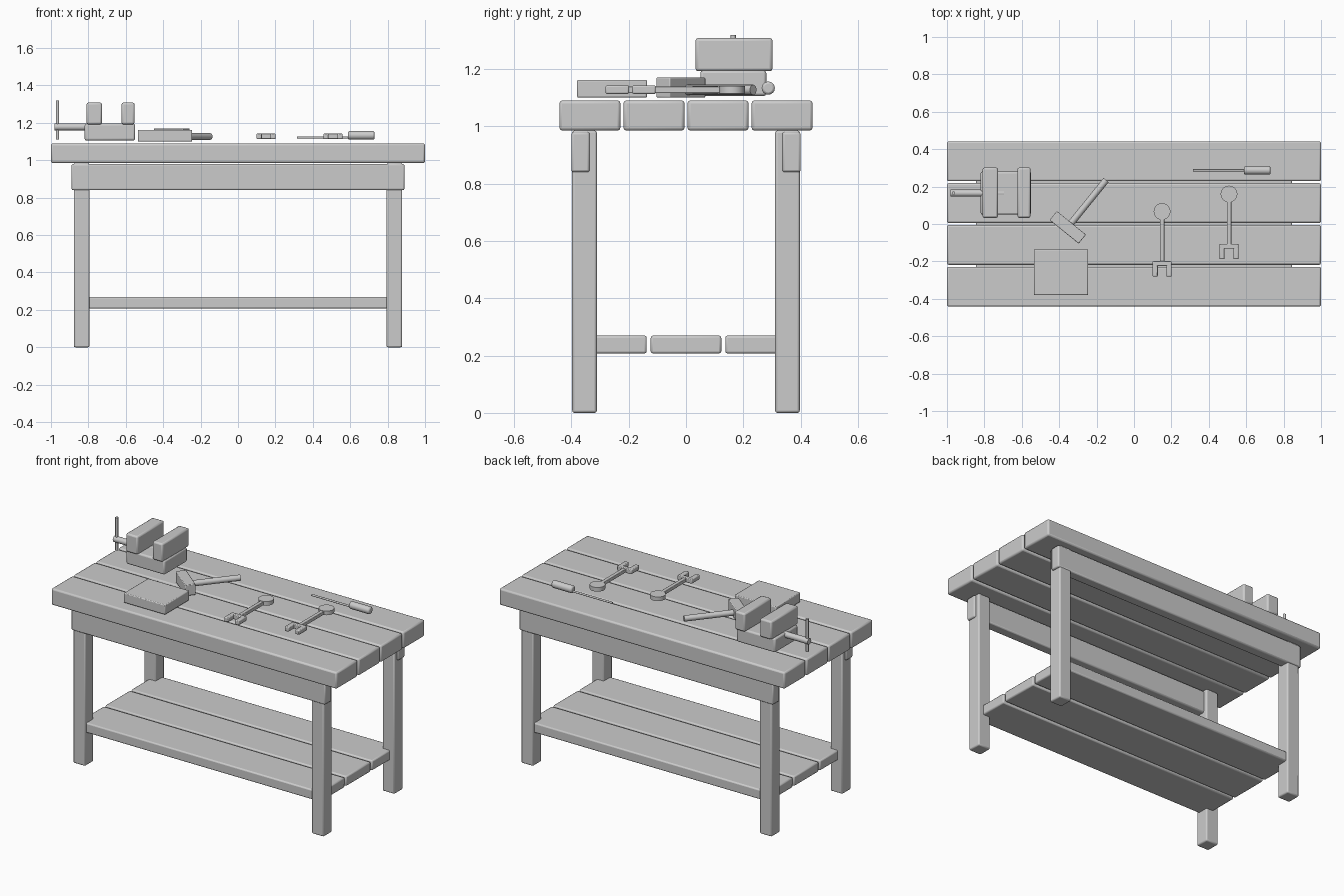
import bpy, math
from mathutils import Vector

if "Cube" in bpy.data.objects:
    bpy.data.objects.remove(bpy.data.objects["Cube"])


def finish(ob, name, bevel, segments=2):
    ob.name = name
    if bevel:
        m = ob.modifiers.new("Bevel", 'BEVEL')
        m.width, m.segments, m.limit_method = bevel, segments, 'ANGLE'
    bpy.ops.object.shade_smooth_by_angle(angle=math.radians(35))
    return ob


def box(name, x, y, z, bevel=0.008, turn=0):
    """Box from (min, max) ranges, optionally turned about its own z axis."""
    mid = [(a + b) / 2 for a, b in (x, y, z)]
    bpy.ops.mesh.primitive_cube_add(size=1, location=mid)
    ob = bpy.context.object
    ob.scale = [b - a for a, b in (x, y, z)]
    bpy.ops.object.transform_apply(location=False, rotation=False, scale=True)
    ob.rotation_euler.z = turn
    return finish(ob, name, bevel)


def rod(name, start, end, r, sides=20, bevel=0.0):
    a, b = Vector(start), Vector(end)
    bpy.ops.mesh.primitive_cylinder_add(vertices=sides, radius=r, depth=(b - a).length,
                                        location=(a + b) / 2)
    ob = bpy.context.object
    ob.rotation_euler = (b - a).to_track_quat('Z', 'Y').to_euler()
    return finish(ob, name, bevel)


# Bench top planks
for i in range(4):
    c = (i - 1.5) * 0.2235
    box(f"top_plank_{i + 1}", (-1, 1), (c - 0.1065, c + 0.1065), (0.985, 1.09), 0.01)

# Legs and long aprons
for s, side in ((-1, "front"), (1, "back")):
    for t, end in ((-1, "left"), (1, "right")):
        box(f"{side}_{end}_leg", (t * 0.836 - 0.042, t * 0.836 + 0.042),
            (s * 0.354 - 0.043, s * 0.354 + 0.043), (0, 0.985))
    box(f"{side}_apron", (-0.89, 0.89), (s * 0.368 - 0.032, s * 0.368 + 0.032), (0.84, 0.98))

# Lower shelf planks
for i in range(3):
    c = (i - 1) * 0.26
    box(f"shelf_plank_{i + 1}", (-0.845, 0.845), (c - 0.123, c + 0.123), (0.207, 0.27))

# Vise
box("vise_base", (-0.82, -0.55), (0.05, 0.28), (1.105, 1.195), 0.01)
box("vise_moving_jaw", (-0.81, -0.727), (0.033, 0.302), (1.192, 1.308), 0.01)
box("vise_fixed_jaw", (-0.623, -0.553), (0.033, 0.302), (1.192, 1.308), 0.01)
rod("vise_screw", (-0.98, 0.165, 1.178), (-0.695, 0.165, 1.178), 0.019)
rod("vise_handle", (-0.965, 0.165, 1.11), (-0.965, 0.165, 1.318), 0.009, 12)

# Flat storage box
box("tool_box", (-0.535, -0.245), (-0.38, -0.136), (1.10, 1.162), 0.005)

# Hammer
hx, hy, ang = -0.354, -0.018, math.radians(51)
box("hammer_head", (hx - 0.1, hx + 0.1), (hy - 0.031, hy + 0.031), (1.1, 1.17),
    0.004, ang - math.pi / 2)
rod("hammer_handle", (hx, hy, 1.127),
    (hx + 0.325 * math.cos(ang), hy + 0.325 * math.sin(ang), 1.127), 0.018, 16)

# Spanners: round end, shaft and forked jaw
for n, (x, y) in enumerate(((0.15, 0.067), (0.508, 0.16)), 1):
    rod(f"spanner_{n}_round_end", (x, y, 1.114), (x, y, 1.14), 0.045, 20)
    box(f"spanner_{n}_shaft", (x - 0.012, x + 0.012), (y - 0.28, y), (1.116, 1.138), 0.003)
    box(f"spanner_{n}_jaw", (x - 0.05, x + 0.05), (y - 0.292, y - 0.266), (1.113, 1.142), 0.004)
    for s, side in ((-1, "left"), (1, "right")):
        c = x + s * 0.037
        box(f"spanner_{n}_{side}_prong", (c - 0.014, c + 0.014), (y - 0.348, y - 0.266),
            (1.113, 1.142), 0.005)

# Screwdriver
rod("screwdriver_handle", (0.588, 0.287, 1.133), (0.73, 0.287, 1.133), 0.023, 16, 0.008)
rod("screwdriver_blade", (0.315, 0.287, 1.122), (0.6, 0.287, 1.122), 0.006, 12)
